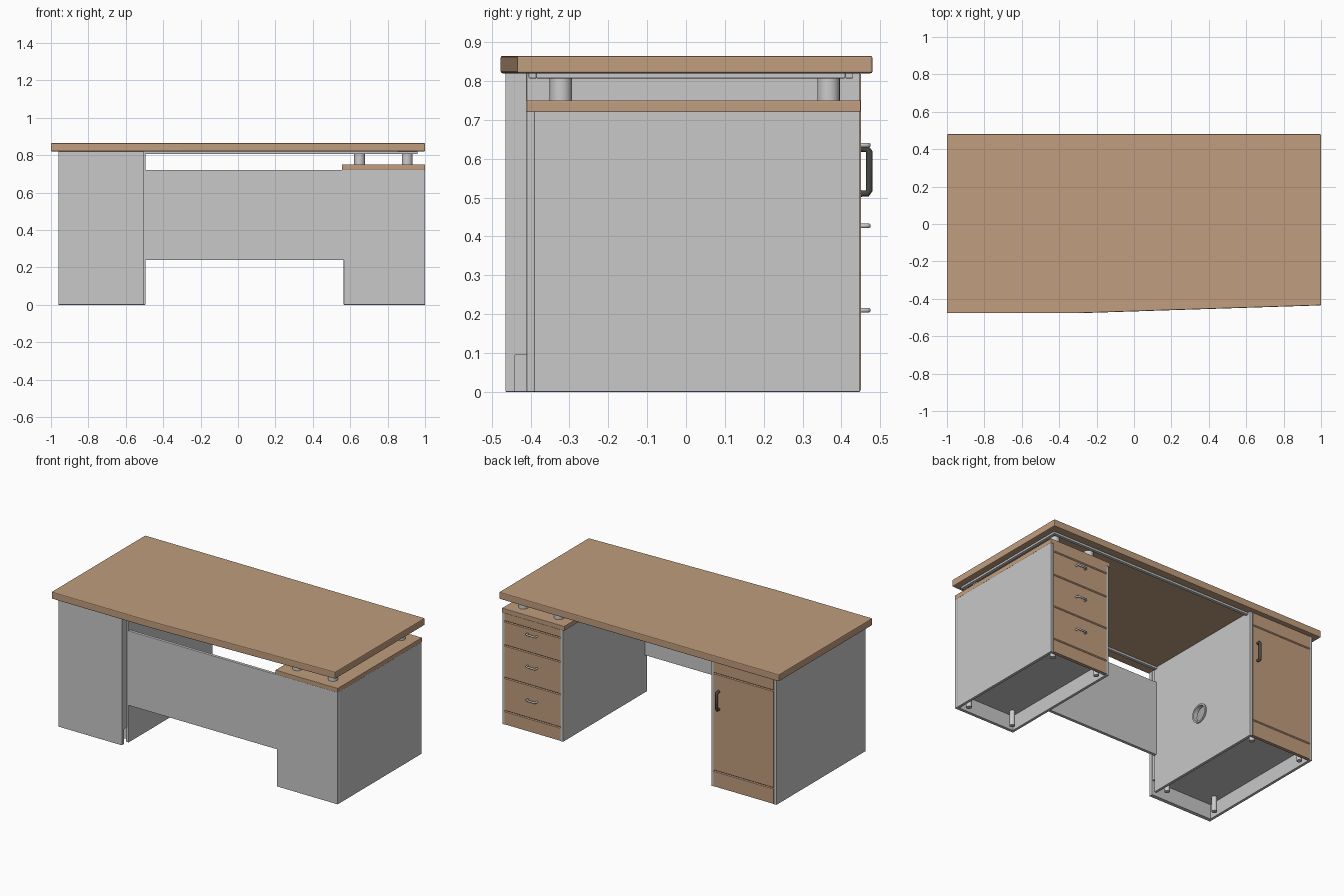
import bpy, bmesh
from mathutils import Matrix, Vector

old = bpy.data.objects.get("Cube")
if old:
    bpy.data.objects.remove(old, do_unlink=True)


def material(name, color):
    m = bpy.data.materials.new(name)
    m.use_nodes = True
    m.diffuse_color = (*color, 1)
    m.node_tree.nodes["Principled BSDF"].inputs["Base Color"].default_value = (*color, 1)
    return m


WOOD = material("warm wood", (0.53, 0.34, 0.21))
GREY = material("grey panel", (0.58, 0.58, 0.58))
METAL = material("light metal", (0.6, 0.6, 0.6))
DARK = material("dark handle", (0.07, 0.065, 0.055))


def finish(name, bm, mat, bevel=0.0):
    bmesh.ops.recalc_face_normals(bm, faces=bm.faces)
    mesh = bpy.data.meshes.new(name)
    bm.to_mesh(mesh)
    bm.free()
    mesh.materials.append(mat)
    ob = bpy.data.objects.new(name, mesh)
    bpy.context.collection.objects.link(ob)
    if bevel:
        mod = ob.modifiers.new("soft edges", "BEVEL")
        mod.width, mod.segments = bevel, 2
    return ob


def box(name, x, y, z, mat=GREY, bevel=0.002):
    bm = bmesh.new()
    bmesh.ops.create_cube(bm, size=1)
    for v in bm.verts:
        v.co = [r[0] + (c + 0.5) * (r[1] - r[0]) for c, r in zip(v.co, (x, y, z))]
    return finish(name, bm, mat, bevel)


def extrude(name, points, offset, mat, bevel=0.0):
    bm = bmesh.new()
    face = bm.faces.new([bm.verts.new(p) for p in points])
    new = bmesh.ops.extrude_face_region(bm, geom=[face])["geom"]
    bmesh.ops.translate(bm, vec=offset, verts=[v for v in new if isinstance(v, bmesh.types.BMVert)])
    return finish(name, bm, mat, bevel)


def cylinder(name, start, end, radius, mat):
    a, b = Vector(start), Vector(end)
    bm = bmesh.new()
    turn = (b - a).to_track_quat("Z", "Y").to_matrix().to_4x4()
    bmesh.ops.create_cone(bm, cap_ends=True, segments=24, radius1=radius, radius2=radius,
                          depth=(b - a).length, matrix=Matrix.Translation((a + b) / 2) @ turn)
    for f in bm.faces:
        f.smooth = len(f.verts) == 4
    return finish(name, bm, mat)


def grooved_front(name, x, z, grooves):
    """Wooden front whose outer face carries horizontal V grooves."""
    back, face, half = 0.43, 0.451, 0.005
    pts = [(back, z[0]), (face, z[0])]
    for g in grooves:
        pts += [(face, g - half), (face - half, g), (face, g + half)]
    pts += [(face, z[1]), (back, z[1])]
    return extrude(name, [(x[0], py, pz) for py, pz in pts], (x[1] - x[0], 0, 0), WOOD)


def handle(name, center, length, axis, reach, radius, mat):
    """Bent bar handle standing off the back face."""
    c, half = Vector(center), Vector(axis) * length / 2
    out = Vector((0, reach, 0))
    curve = bpy.data.curves.new(name, "CURVE")
    curve.dimensions = "3D"
    curve.bevel_depth, curve.bevel_resolution = radius, 3
    curve.use_fill_caps = True
    line = curve.splines.new("POLY")
    line.points.add(5)
    path = (c - half, c - half + out * 0.75, c - half * 0.85 + out,
            c + half * 0.85 + out, c + half + out * 0.75, c + half)
    for p, co in zip(line.points, path):
        p.co = (*co, 1)
    line.use_smooth = True
    curve.materials.append(mat)
    bpy.context.collection.objects.link(bpy.data.objects.new(name, curve))


def feet(name, xs, ys):
    for i, x in enumerate(xs):
        for j, y in enumerate(ys):
            cylinder(f"{name}_{i}_{j}", (x, y, 0), (x, y, 0.1), 0.016, METAL)


# Worktop with a tapering front edge
outline = [(-1, -0.477), (-0.3, -0.477), (1, -0.435), (1, 0.48), (-1, 0.48)]
extrude("worktop", [(x, y, 0.82) for x, y in outline], (0, 0, 0.045), WOOD, 0.005)

# Support frame below the worktop
RAIL = (0.807, 0.821)
box("front_rail", (-0.5, 0.96), (-0.405, -0.385), RAIL)
box("back_rail", (-0.5, 0.96), (0.41, 0.43), RAIL)
box("side_rail", (0.94, 0.96), (-0.385, 0.41), RAIL)

# Front panel shared by the knee space and the drawer pedestal
shape = [(-0.5, 0.24), (0.565, 0.24), (0.565, 0), (1, 0), (1, 0.722), (-0.5, 0.722)]
extrude("modesty_panel", [(x, -0.41, z) for x, z in shape], (0, 0.02, 0), GREY, 0.002)

# Drawer pedestal
SIDE_Y = (-0.391, 0.448)
box("pedestal_inner_side", (0.565, 0.583), SIDE_Y, (0, 0.722))
box("pedestal_outer_side", (0.982, 1), SIDE_Y, (0, 0.722))
box("pedestal_floor", (0.58, 0.985), (-0.392, 0.432), (0.095, 0.11), bevel=0)
box("pedestal_top", (0.555, 1), (-0.41, 0.45), (0.721, 0.75), WOOD)
grooved_front("drawer_fronts", (0.583, 0.982), (0.004, 0.722), (0.09, 0.305, 0.515, 0.67))
feet("pedestal_foot", (0.62, 0.945), (-0.35, 0.4))
for z in (0.21, 0.427, 0.635):
    handle("drawer_handle", (0.782, 0.449, z), 0.065, (1, 0, 0), 0.021, 0.006, METAL)
for x in (0.65, 0.905):
    for y in (-0.322, 0.367):
        cylinder("standoff", (x, y, 0.748), (x, y, 0.821), 0.029, METAL)

# Door cabinet
box("cabinet_outer_side", (-0.96, -0.942), (-0.445, 0.448), (0, 0.821))
inner = box("cabinet_inner_side", (-0.513, -0.495), (-0.41, 0.448), (0, 0.821))
box("cabinet_front", (-0.96, -0.505), (-0.465, -0.44), (0, 0.821))
box("cabinet_front_filler", (-0.945, -0.507), (-0.442, -0.408), (0.095, 0.821), bevel=0)
box("cabinet_floor", (-0.945, -0.51), (-0.41, 0.432), (0.095, 0.11), bevel=0)
grooved_front("cabinet_door", (-0.942, -0.513), (0.004, 0.818), (0.105, 0.735))
feet("cabinet_foot", (-0.905, -0.55), (-0.36, 0.4))
handle("door_handle", (-0.55, 0.449, 0.568), 0.115, (0, 0, 1), 0.023, 0.009, DARK)

# Round cable opening with its collar
CX, CY, CZ = -0.504, 0.0, 0.34
cutter = cylinder("opening_cutter", (CX - 0.05, CY, CZ), (CX + 0.05, CY, CZ), 0.05, GREY)
cutter.hide_render = True
cutter.hide_viewport = True
collar = cylinder("cable_collar", (CX - 0.012, CY, CZ), (CX + 0.017, CY, CZ), 0.06, METAL)
for part in (inner, collar):
    cut = part.modifiers.new("opening", "BOOLEAN")
    cut.operation, cut.object, cut.solver = "DIFFERENCE", cutter, "EXACT"
